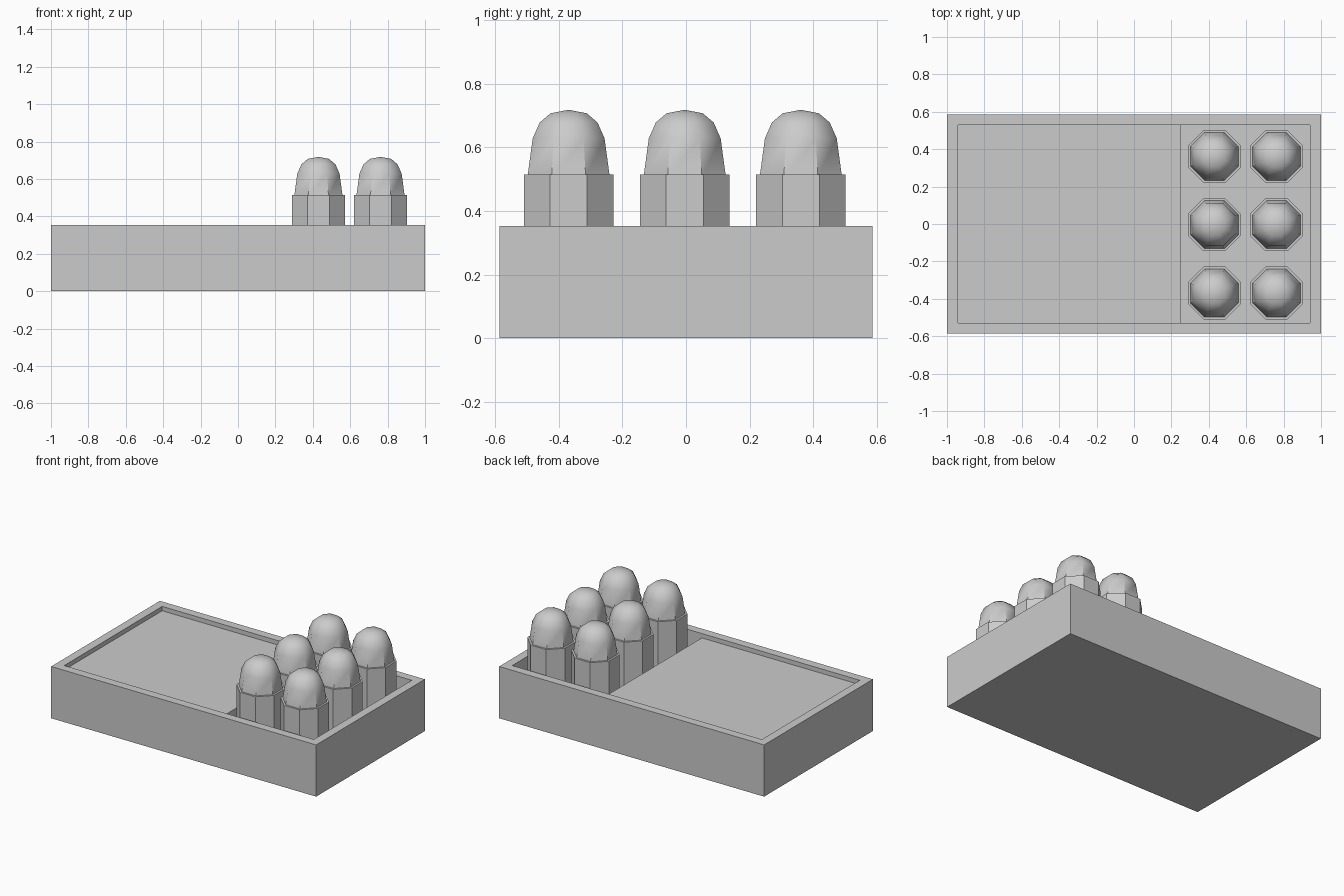
import bpy, bmesh, math
from mathutils import Matrix

cube = bpy.data.objects.get("Cube")
if cube:
    bpy.data.objects.remove(cube, do_unlink=True)

grey = bpy.data.materials.new("plain grey")
grey.use_nodes = True
colour = (0.6, 0.6, 0.6, 1)
grey.diffuse_color = colour
grey.node_tree.nodes["Principled BSDF"].inputs["Base Color"].default_value = colour

LENGTH, WIDTH, HEIGHT = 2.0, 1.172, 0.353
WALL, RECESS, FLOOR, STEP_X = 0.058, 0.03, 0.06, 0.25
SIDES = 8


def add_object(name, mesh, location=(0, 0, 0)):
    obj = bpy.data.objects.new(name, mesh)
    obj.location = location
    bpy.context.collection.objects.link(obj)
    return obj


def finish_mesh(name, bm):
    bmesh.ops.recalc_face_normals(bm, faces=bm.faces)
    mesh = bpy.data.meshes.new(name)
    bm.to_mesh(mesh)
    bm.free()
    mesh.materials.append(grey)
    return mesh


def sink(bm, face, depth):
    """Push one face straight down, leaving walls around it."""
    new = bmesh.ops.extrude_discrete_faces(bm, faces=[face])["faces"][0]
    bmesh.ops.translate(bm, verts=new.verts, vec=(0, 0, -depth))
    return new


def lathe(name, profile):
    """Stack eight-sided rings given as (distance to flat, height)."""
    bm = bmesh.new()
    rings = []
    for flat, z in profile:
        r = flat / math.cos(math.pi / SIDES)
        angles = [(i + 0.5) * math.tau / SIDES for i in range(SIDES)]
        rings.append([bm.verts.new((r * math.cos(a), r * math.sin(a), z)) for a in angles])
    for low, high in zip(rings, rings[1:]):
        for i in range(SIDES):
            j = (i + 1) % SIDES
            bm.faces.new((low[i], low[j], high[j], high[i]))
    bm.faces.new(rings[0][::-1])
    bm.faces.new(rings[-1])
    return finish_mesh(name, bm)


# Tray: shallow shelf on one side, deep well on the other
bm = bmesh.new()
bmesh.ops.create_cube(bm, size=1, matrix=Matrix.Translation((0, 0, HEIGHT / 2))
                      @ Matrix.Diagonal((LENGTH, WIDTH, HEIGHT, 1)))
top = max(bm.faces, key=lambda f: f.calc_center_median().z)
bmesh.ops.inset_region(bm, faces=[top], thickness=WALL, use_even_offset=True)
shelf = sink(bm, top, RECESS)
bmesh.ops.bisect_plane(bm, geom=[shelf] + list(shelf.edges) + list(shelf.verts),
                       plane_co=(STEP_X, 0, 0), plane_no=(1, 0, 0))
bm.normal_update()
well = next(f for f in bm.faces
            if abs(f.normal.z) > 0.9
            and abs(f.calc_center_median().z - (HEIGHT - RECESS)) < 0.01
            and f.calc_center_median().x > STEP_X)
sink(bm, well, HEIGHT - RECESS - FLOOR)
add_object("tray", finish_mesh("tray", bm))

# Octagonal casing and domed tip, shared by all rounds
casing = lathe("casing", [(0.141, FLOOR), (0.141, 0.515)])
tip = lathe("tip", [(0.129, 0.51), (0.113, 0.628), (0.091, 0.678), (0.057, 0.707)])

# Close the dome with a low point
bm = bmesh.new()
bm.from_mesh(tip)
cap = max(bm.faces, key=lambda f: f.calc_center_median().z)
peak = bmesh.ops.poke(bm, faces=[cap])["verts"][0]
peak.co.z = 0.718
bm.to_mesh(tip)
bm.free()

# Two columns of three rounds
tips = []
for column, x in enumerate((0.43, 0.762), 1):
    for row, y in enumerate((-0.369, -0.004, 0.361), 1):
        add_object(f"casing_{column}_{row}", casing, (x, y, 0))
        tips.append(add_object(f"tip_{column}_{row}", tip, (x, y, 0)))

# Smooth dome with crisp lower panels
bpy.ops.object.select_all(action="DESELECT")
tips[0].select_set(True)
bpy.context.view_layer.objects.active = tips[0]
bpy.ops.object.shade_smooth_by_angle(angle=math.radians(43))
